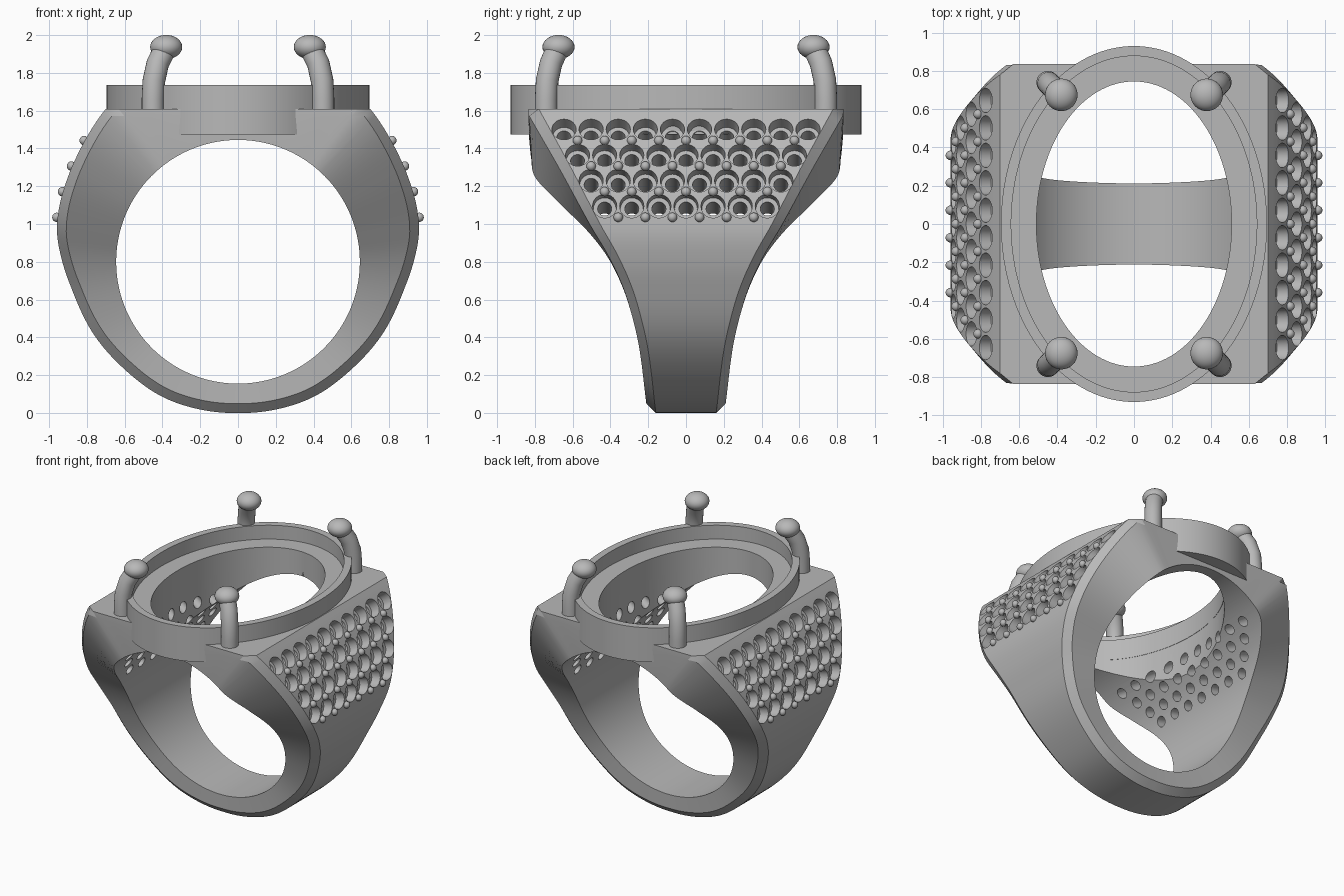
import bpy, bmesh, math
from mathutils import Vector, Matrix

if "Cube" in bpy.data.objects:
    bpy.data.objects.remove(bpy.data.objects["Cube"])

metal = bpy.data.materials.new("grey metal")
metal.use_nodes = True
GREY = (0.48, 0.48, 0.48, 1)
metal.diffuse_color = GREY
metal.node_tree.nodes["Principled BSDF"].inputs["Base Color"].default_value = GREY

BORE_Z, BORE_R, TOP = 0.80, 0.645, 1.61


def curve(table, t):
    """Smooth cubic interpolation through (key, value) pairs."""
    n = len(table)
    i = max(k for k in range(n - 1) if k == 0 or table[k][0] <= t)

    def slope(k):
        a, b = table[max(k - 1, 0)], table[min(k + 1, n - 1)]
        return (b[1] - a[1]) / (b[0] - a[0])
    (t0, v0), (t1, v1) = table[i], table[i + 1]
    h = t1 - t0
    s = min(max((t - t0) / h, 0), 1)
    return (v0 * (1 + 2 * s) * (1 - s) ** 2 + v1 * s * s * (3 - 2 * s)
            + h * s * (1 - s) * (slope(i) * (1 - s) - slope(i + 1) * s))


def finish(bm, name):
    bmesh.ops.recalc_face_normals(bm, faces=bm.faces)
    mesh = bpy.data.meshes.new(name)
    bm.to_mesh(mesh)
    bm.free()
    mesh.materials.append(metal)
    obj = bpy.data.objects.new(name, mesh)
    bpy.context.collection.objects.link(obj)
    return obj


def activate(obj):
    bpy.ops.object.select_all(action='DESELECT')
    obj.select_set(True)
    bpy.context.view_layer.objects.active = obj


def smooth(obj, angle=30):
    activate(obj)
    bpy.ops.object.shade_smooth_by_angle(angle=math.radians(angle))


def loft(bm, loops, closed=False):
    """Skin a list of point loops; cap the ends unless the list is closed."""
    rows = [[bm.verts.new(p) for p in loop] for loop in loops]
    n = len(rows[0])
    pairs = list(zip(rows, rows[1:])) + ([(rows[-1], rows[0])] if closed else [])
    for a, b in pairs:
        for k in range(n):
            bm.faces.new((a[k], a[(k + 1) % n], b[(k + 1) % n], b[k]))
    if not closed:
        bm.faces.new(rows[0])
        bm.faces.new(rows[-1])


def ellipse(rx, ry, z, n=128):
    return [(rx * math.cos(2 * math.pi * k / n), ry * math.sin(2 * math.pi * k / n), z)
            for k in range(n)]


# Band and head: outline in x/z, half widths by height
outline = [(0, 0), (0.2, 0.018), (0.4, 0.085), (0.6, 0.23), (0.76, 0.41), (0.87, 0.63),
           (0.93, 0.80), (0.958, 0.95), (0.95, 1.07), (0.9, 1.25), (0.82, 1.425), (0.70, TOP)]
radius = [(math.atan2(z - BORE_Z, x), math.hypot(x, z - BORE_Z)) for x, z in outline]
outer_width = [(0, 0.16), (0.33, 0.2), (0.55, 0.25), (0.7, 0.3), (0.85, 0.37),
               (1.0, 0.455), (1.3, 0.61), (TOP, 0.78)]
inner_width = [(0.155, 0.212), (0.39, 0.245), (0.6, 0.31), (0.8, 0.4), (0.95, 0.51),
               (1.12, 0.68), (1.25, 0.80), (1.35, 0.82), (1.445, 0.83)]
CORNER = radius[-1][0]
CHAMFER = 0.05


def section(theta):
    c, s = math.cos(theta), math.sin(theta)
    if theta <= CORNER:
        r = curve(radius, theta)
        outer = curve(outer_width, BORE_Z + r * s)
        edge = outer + CHAMFER
    else:
        r = (TOP - BORE_Z) / s
        outer = edge = 0.835
    inner = curve(inner_width, BORE_Z + BORE_R * s)
    side = [(BORE_R, inner), (r - CHAMFER, edge), (r, outer)]
    half = [(q * c, w, BORE_Z + q * s) for q, w in side]
    return half + [(x, -y, z) for x, y, z in reversed(half)]


steps, top_steps = 64, 16
start = CORNER + 0.05
angles = [-math.pi / 2 + (CORNER + math.pi / 2) * k / steps for k in range(steps + 1)]
angles += [start + (math.pi / 2 - start) * k / top_steps for k in range(top_steps + 1)]
right = [section(a) for a in angles]
left = [[(-x, y, z) for x, y, z in loop] for loop in reversed(right[1:-1])]
bm = bmesh.new()
loft(bm, right + left, closed=True)
band = finish(bm, "band")

# Stone seat layout on both shoulders
face_x = [(z, x) for x, z in outline]
PITCH = 0.1435
seats, beads = [], []


def shoulder(z, y, flip):
    slope = (curve(face_x, z + 0.02) - curve(face_x, z - 0.02)) / 0.04
    normal = Vector((1, 0, -slope)).normalized()
    point = Vector((curve(face_x, z), y, z))
    for v in (normal, point):
        v.x *= flip
    return point, normal


for flip in (1, -1):
    for row, z in enumerate((1.5, 1.365, 1.23, 1.095)):
        count = 10 - row
        for k in range(count):
            y = (k - (count - 1) / 2) * PITCH
            seats.append(shoulder(z, y, flip))
            if k < count - 1:
                beads.append(shoulder(z - 0.06, y + PITCH / 2, flip))

# Cutters: stepped stone holes and the oval opening
bm = bmesh.new()
for point, normal in seats:
    turn = normal.to_track_quat('Z', 'Y').to_matrix()
    loft(bm, [[point + turn @ Vector(p) for p in ellipse(r, r, d, 24)]
              for d, r in ((0.05, 0.067), (-0.07, 0.06), (-0.07, 0.037), (-0.5, 0.037))])
hole_cutter = finish(bm, "stone_hole_cutter")
bm = bmesh.new()
loft(bm, [ellipse(0.512, 0.747, z) for z in (0.95, 1.9)])
opening_cutter = finish(bm, "opening_cutter")

for cutter in (opening_cutter, hole_cutter):
    cutter.hide_render = True
    mod = band.modifiers.new("cut", 'BOOLEAN')
    mod.operation = 'DIFFERENCE'
    mod.solver = 'EXACT'
    mod.object = cutter
    activate(band)
    bpy.ops.object.modifier_apply(modifier=mod.name)
    bpy.data.objects.remove(cutter)
smooth(band, 25)

# Oval bezel with a stepped ledge
bm = bmesh.new()
loft(bm, [ellipse(rx, ry, z) for rx, ry, z in
          ((0.695, 0.93, 1.475), (0.695, 0.93, 1.735), (0.642, 0.878, 1.735),
           (0.642, 0.878, 1.63), (0.51, 0.745, 1.63), (0.51, 0.745, 1.475))], closed=True)
smooth(finish(bm, "bezel"))

# Small beads holding the shoulder stones
bm = bmesh.new()
for point, normal in beads:
    bmesh.ops.create_uvsphere(bm, u_segments=14, v_segments=8, radius=0.025,
                              matrix=Matrix.Translation(point + normal * 0.004))
smooth(finish(bm, "shoulder_beads"), 60)

# Four bent prongs with flattened ball tips
path = [(0.45, 0.74, 1.52), (0.45, 0.74, 1.66), (0.445, 0.735, 1.76),
        (0.425, 0.715, 1.85), (0.385, 0.68, 1.93)]
for sx, sy, where in ((1, -1, "front_left"), (-1, -1, "front_right"),
                      (1, 1, "back_left"), (-1, 1, "back_right")):
    bm = bmesh.new()
    pts = [Vector((x * sx, y * sy, z)) for x, y, z in path]
    loops = []
    for k, p in enumerate(pts):
        along = (pts[min(k + 1, len(pts) - 1)] - pts[max(k - 1, 0)]).normalized()
        turn = Vector((0, 0, 1)).rotation_difference(along).to_matrix()
        loops.append([p + turn @ Vector(q) for q in ellipse(0.06, 0.06, 0, 24)])
    loft(bm, loops)
    smooth(finish(bm, "prong_" + where), 40)
    bm = bmesh.new()
    ball = Matrix.Translation((0.38 * sx, 0.675 * sy, 1.937)) @ Matrix.Diagonal((1, 1, 0.75, 1))
    bmesh.ops.create_uvsphere(bm, u_segments=32, v_segments=16, radius=0.085, matrix=ball)
    smooth(finish(bm, "prong_tip_" + where), 60)
